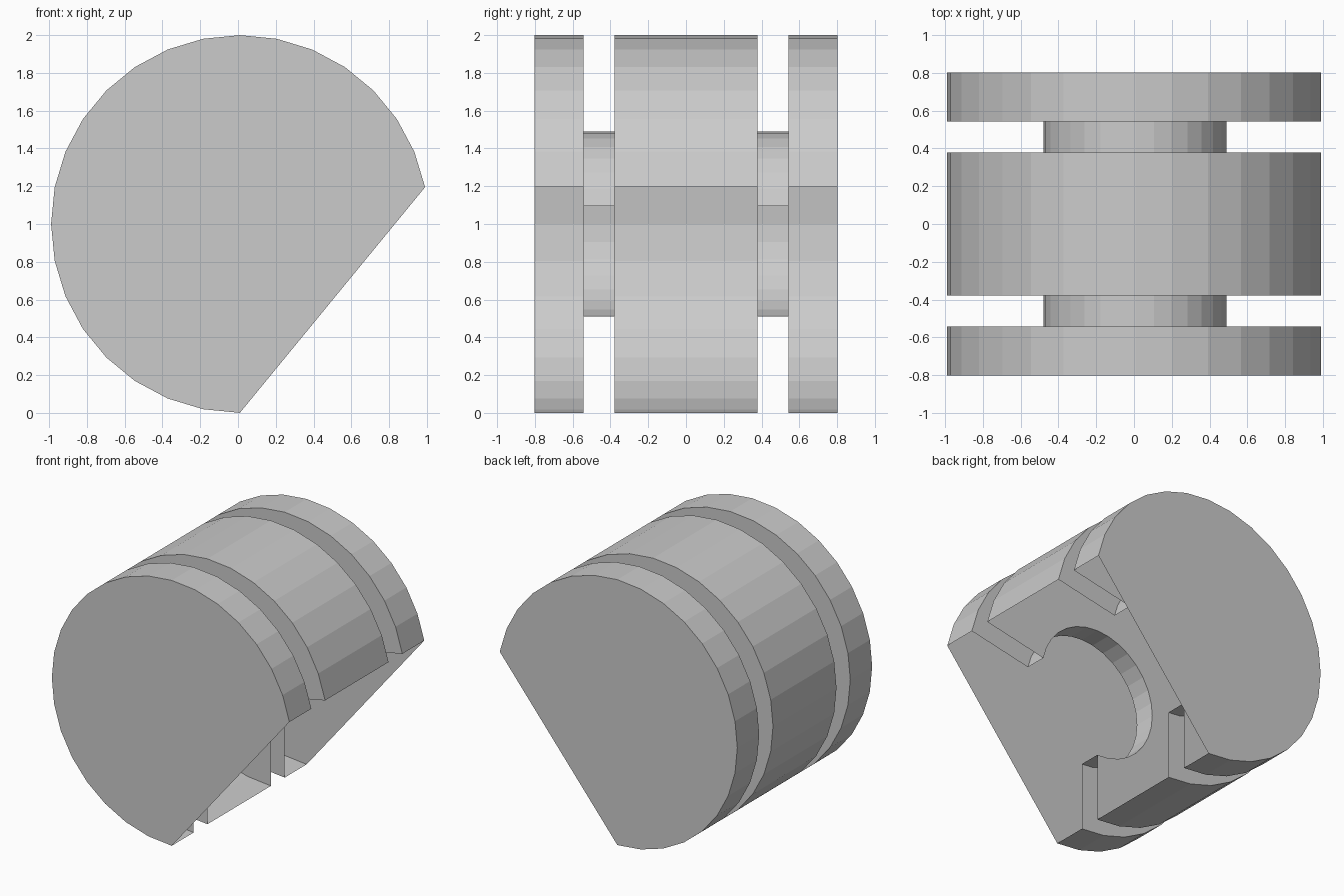
import bpy
import bmesh
from math import radians
from mathutils import Matrix, Vector

cube = bpy.data.objects.get("Cube")
if cube:
    bpy.data.objects.remove(cube, do_unlink=True)

# Single grey colour
grey = bpy.data.materials.new("plain_grey")
grey.use_nodes = True
colour = (0.6, 0.6, 0.6, 1)
grey.diffuse_color = colour
grey.node_tree.nodes["Principled BSDF"].inputs["Base Color"].default_value = colour

RIM, HUB = 1.0, 0.49
STEP, SEGMENTS = 11.25, 23
centre = Vector((0.01, 0, 1))

# Lengthwise profile (y, radius): three drums joined by two narrow necks
half = [(0.803, RIM), (0.542, RIM), (0.542, HUB), (0.378, HUB), (0.378, RIM)]
profile = [(-y, r) for y, r in half] + half[::-1]

# Sweep the profile part of the way round, leaving the shell open below
bm = bmesh.new()
rings = []
for i in range(SEGMENTS + 1):
    turn = Matrix.Rotation(-radians(STEP * (i + 1)), 3, "Y")
    rings.append([bm.verts.new(centre + turn @ Vector((r, y, 0))) for y, r in profile])
for a, b in zip(rings, rings[1:]):
    for j in range(len(profile) - 1):
        bm.faces.new((a[j], b[j], b[j + 1], a[j + 1]))

# Flat end caps closed by a straight chord
bm.faces.new([ring[0] for ring in rings][::-1])
bm.faces.new([ring[-1] for ring in rings])

# Make every face point away from the hollow inside
bmesh.ops.recalc_face_normals(bm, faces=bm.faces[:])
bm.normal_update()
front_cap = min(bm.faces, key=lambda f: f.calc_center_median().y)
if front_cap.normal.y > 0:
    bmesh.ops.reverse_faces(bm, faces=bm.faces[:])

mesh = bpy.data.meshes.new("grooved_drum_shell")
bm.to_mesh(mesh)
bm.free()
mesh.materials.append(grey)
shell = bpy.data.objects.new("grooved_drum_shell", mesh)
bpy.context.collection.objects.link(shell)
